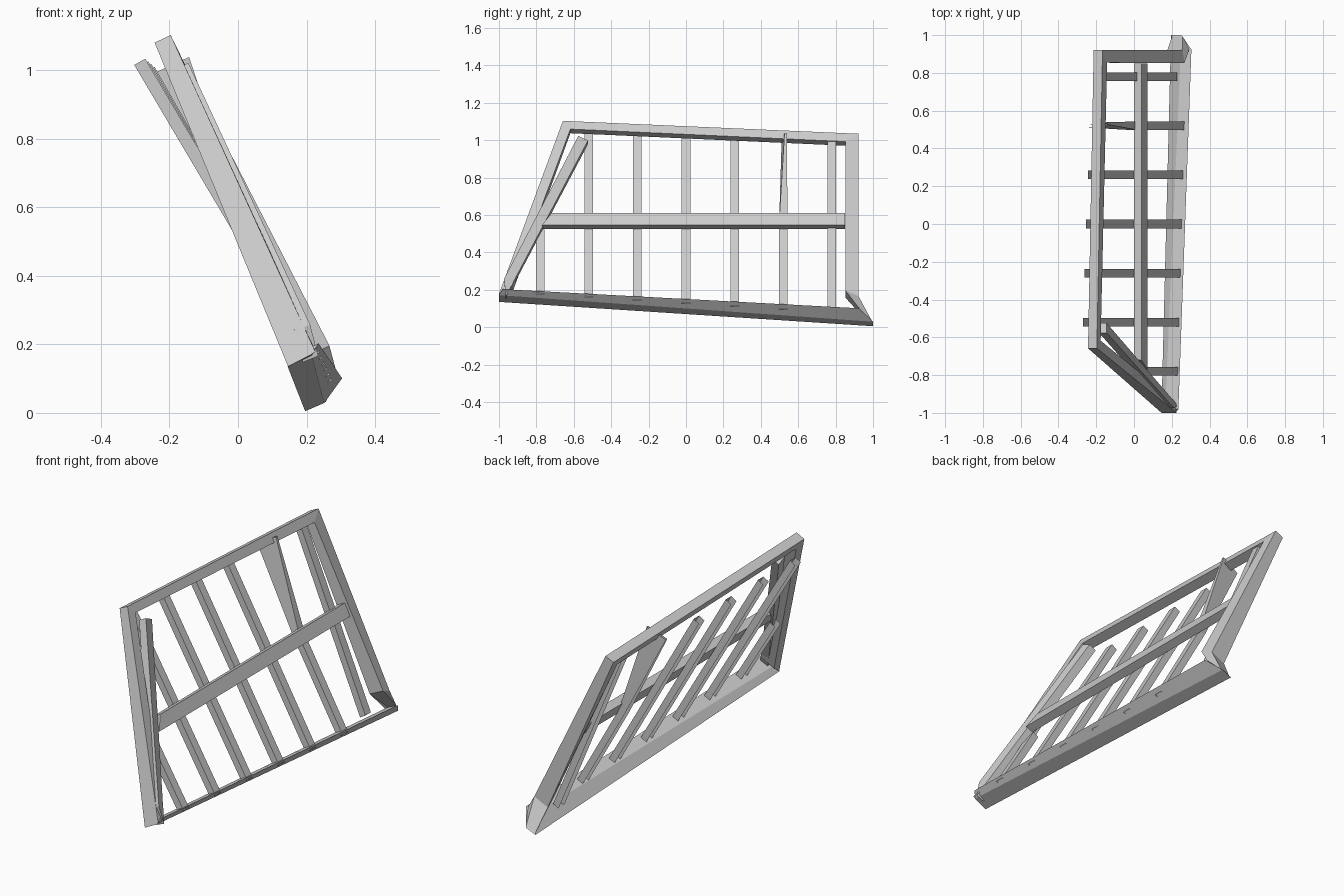
import bpy
import bmesh
from mathutils import Vector as V

cube = bpy.data.objects.get("Cube")
if cube:
    bpy.data.objects.remove(cube)

grey = bpy.data.materials.new("plain_grey")
grey.use_nodes = True
grey.diffuse_color = (0.6, 0.6, 0.6, 1)
grey.node_tree.nodes["Principled BSDF"].inputs["Base Color"].default_value = (0.6, 0.6, 0.6, 1)


def beam(name, *stations, channel=False):
    """Four-sided timber through stations of (centre, half width, half depth).
    A channel has no ends and no back."""
    bm = bmesh.new()
    rings = []
    for c, u, v in stations:
        c, u, v = V(c), V(u), V(v)
        rings.append([bm.verts.new(p) for p in (c - u - v, c - u + v, c + u + v, c + u - v)])
    hidden = [bm.faces.new(rings[0][::-1]), bm.faces.new(rings[-1])]
    for a, b in zip(rings, rings[1:]):
        for i in range(4):
            j = (i + 1) % 4
            face = bm.faces.new((a[i], a[j], b[j], b[i]))
            if i == 3:
                hidden.append(face)
    bmesh.ops.recalc_face_normals(bm, faces=bm.faces)
    if channel:
        bmesh.ops.delete(bm, geom=hidden, context='FACES')
    mesh = bpy.data.meshes.new(name)
    bm.to_mesh(mesh)
    bm.free()
    mesh.materials.append(grey)
    obj = bpy.data.objects.new(name, mesh)
    bpy.context.collection.objects.link(obj)
    return obj


# Mitred corners of the leaning frame
depth = (0.0235, 0, 0.011)
front_top = ((-0.21, -0.638, 1.07), (0.01, 0.02, -0.022), depth)
back_top = ((-0.178, 0.888, 1.002), (0.012, -0.034, -0.021), depth)

# Frame: both posts deepen towards the foot
beam("top_rail", front_top, back_top)
beam("front_post", front_top,
     ((0.177, -0.965, 0.179), (-0.009, 0.035, 0.022), (0.04, 0, 0.021)))
beam("back_post", back_top,
     ((0.222, 0.887, 0.162), (0.005, -0.035, 0.015), (0.04, 0, 0.019)),
     ((0.247, 0.96, 0.055), (0.018, -0.035, 0.035), (0.027, 0, 0.012)))
beam("bottom_beam",
     ((0.19, -0.99, 0.169), (0.01, 0.01, 0.016), (0.035, 0, 0.018)),
     ((0.25, 0.962, 0.053), (0.026, -0.038, 0.036), (0.028, 0, 0.012)))

# Middle rail across the slats
rail_depth = (0.02, 0, 0.01)
beam("middle_rail",
     ((0.036, -0.745, 0.567), (0.016, -0.025, -0.032), rail_depth),
     ((0.036, 0.85, 0.567), (0.016, 0, -0.032), rail_depth))

# Diagonal brace, cut upright where it passes through the front post
beam("diagonal_brace",
     ((0.2, -0.968, 0.203), (0.012, 0.005, -0.046), (0.0225, 0, 0.009)),
     ((-0.165, -0.55, 1.0), (0, 0.026, -0.012), (0.02, 0, 0.01)))

# Slats, tilted back from the frame and let through the bottom beam
slat_width = (0, 0.023, 0)
slat_depth = (0.016, 0, 0.009)
for i in range(7):
    y = -0.78 + 0.26 * i
    low = V((0.223 + 0.028 * (y + 0.78), y, 0.167 - 0.062 * (y + 0.78)))
    high = V((-0.287 + 0.035 * (y + 0.52), y, 1.025 - 0.03 * (y + 0.52)))
    stations = [(low, slat_width, slat_depth)]
    if i == 0:      # short slat stopping at the middle rail
        stations.append((low.lerp(high, 0.4), slat_width, slat_depth))
    elif i == 5:    # slat that twists into a thin plate above the middle rail
        stations.append((low.lerp(high, 0.5), slat_width, slat_depth))
        stations.append(((-0.195, y + 0.005, 1.015), (0, 0.006, 0), (0.052, 0.008, 0.024)))
    elif i == 6:    # last slat stays within the frame
        stations = [((0.212, y, 0.08), slat_width, slat_depth),
                    ((-0.17, y, 0.99), slat_width, slat_depth)]
    else:
        stations.append((high, slat_width, slat_depth))
    beam(f"slat_{i + 1}", *stations, channel=True)
